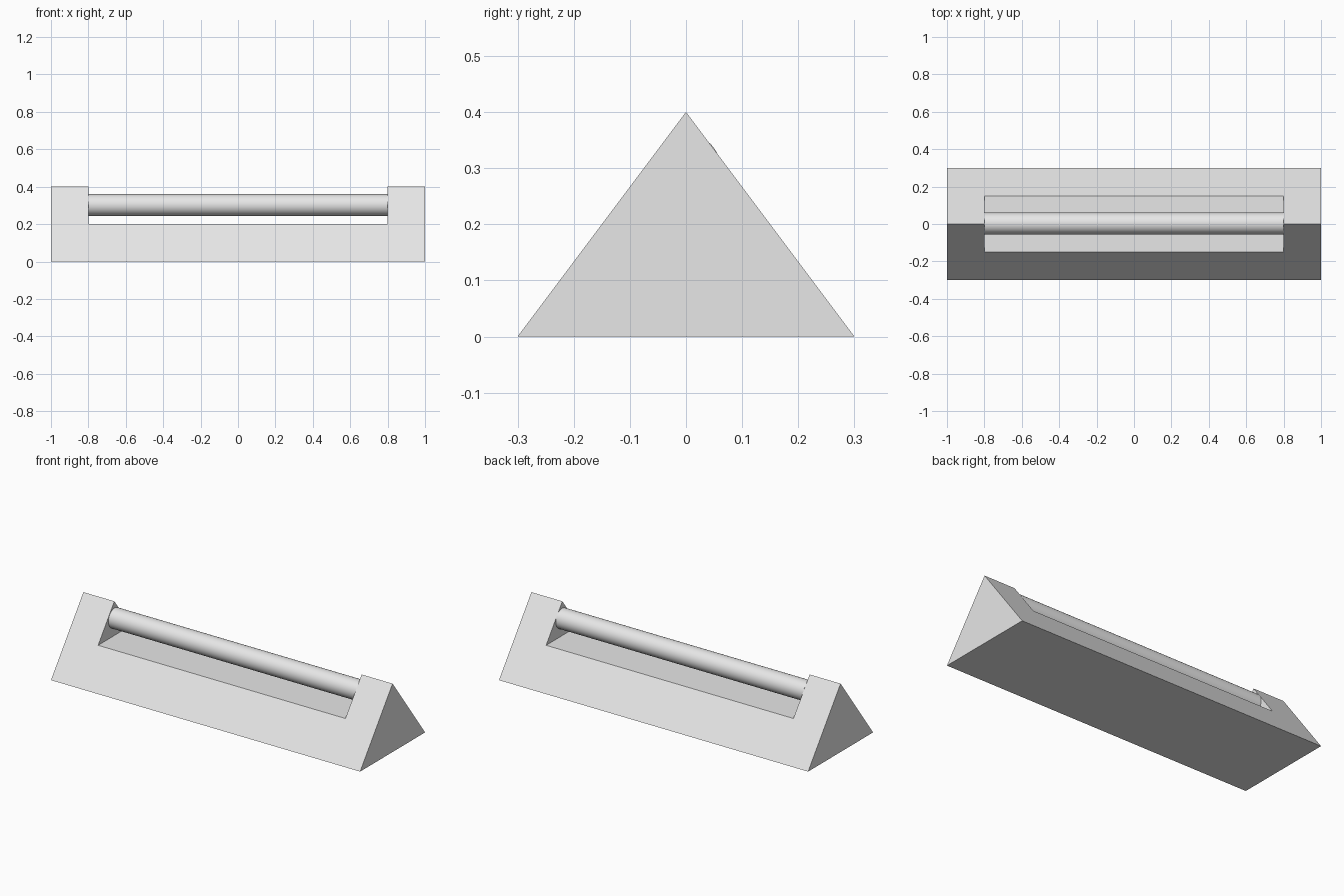
import bpy, bmesh, math

if "Cube" in bpy.data.objects:
    bpy.data.objects.remove(bpy.data.objects["Cube"])

grey = bpy.data.materials.new("light grey")
grey.diffuse_color = (0.8, 0.8, 0.8, 1)
grey.use_nodes = True
grey.node_tree.nodes["Principled BSDF"].inputs["Base Color"].default_value = grey.diffuse_color

LENGTH, DEPTH, HEIGHT = 2.0, 0.6, 0.4
NOTCH, FLOOR = 1.6, 0.2


def finish(obj, name):
    obj.name = name
    obj.data.materials.clear()
    obj.data.materials.append(grey)
    return obj


# Wedge body: triangle profile extruded along x
bm = bmesh.new()
profile = [(-DEPTH / 2, 0), (DEPTH / 2, 0), (0, HEIGHT)]
face = bm.faces.new([bm.verts.new((-LENGTH / 2, y, z)) for y, z in profile])
ext = bmesh.ops.extrude_face_region(bm, geom=[face])
moved = [v for v in ext["geom"] if isinstance(v, bmesh.types.BMVert)]
bmesh.ops.translate(bm, verts=moved, vec=(LENGTH, 0, 0))
bmesh.ops.recalc_face_normals(bm, faces=bm.faces)
mesh = bpy.data.meshes.new("body")
bm.to_mesh(mesh)
bm.free()
body = bpy.data.objects.new("body", mesh)
bpy.context.collection.objects.link(body)
finish(body, "body")

# Notch cut across the ridge
bpy.ops.mesh.primitive_cube_add(size=1, location=(0, 0, FLOOR + 0.2))
cutter = finish(bpy.context.object, "notch_cutter")
cutter.scale = (NOTCH, 1, 0.4)
cutter.hide_render = True
cutter.display_type = 'WIRE'
cut = body.modifiers.new("notch", 'BOOLEAN')
cut.operation = 'DIFFERENCE'
cut.solver = 'EXACT'
cut.object = cutter

# Round handle bar between the two end blocks
bpy.ops.mesh.primitive_cylinder_add(vertices=48, radius=0.058, depth=NOTCH,
                                    location=(0, 0.003, 0.302),
                                    rotation=(0, math.pi / 2, 0))
finish(bpy.context.object, "handle_bar")
bpy.ops.object.shade_smooth_by_angle(angle=math.radians(40))
